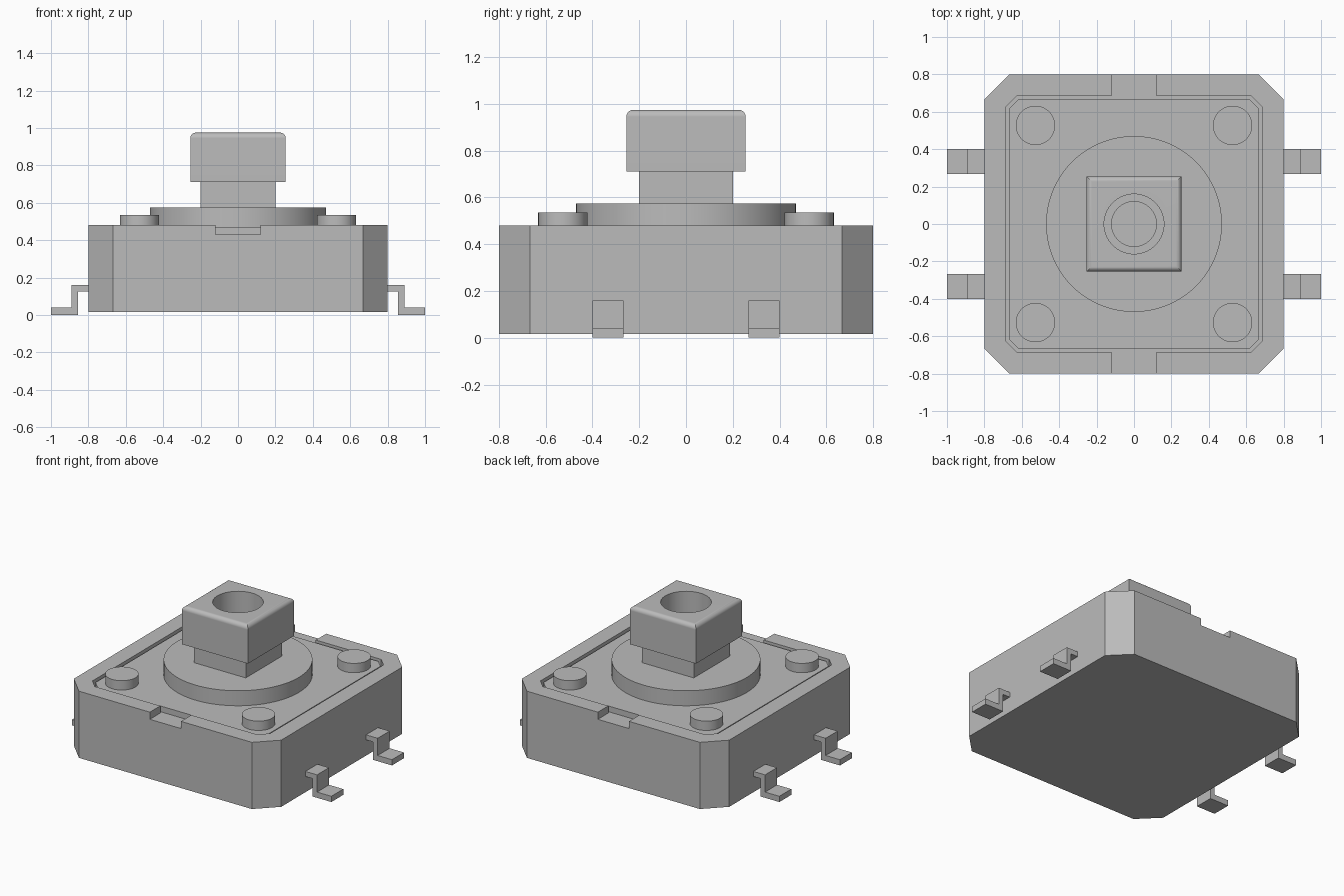
import bpy, bmesh, math

default = bpy.data.objects.get("Cube")
if default:
    bpy.data.objects.remove(default, do_unlink=True)

grey = bpy.data.materials.new("light grey")
grey.use_nodes = True
grey.diffuse_color = (0.5, 0.5, 0.5, 1)
grey.node_tree.nodes["Principled BSDF"].inputs["Base Color"].default_value = (0.5, 0.5, 0.5, 1)


def prism(name, outline, low, high, to_point=lambda u, v, w: (u, v, w)):
    """Extrude a closed 2D outline from low to high."""
    bm = bmesh.new()
    ends = [[bm.verts.new(to_point(u, v, w)) for u, v in outline] for w in (low, high)]
    bm.faces.new(ends[0])
    bm.faces.new(ends[1])
    n = len(outline)
    for i in range(n):
        j = (i + 1) % n
        bm.faces.new((ends[0][i], ends[0][j], ends[1][j], ends[1][i]))
    bmesh.ops.recalc_face_normals(bm, faces=bm.faces)
    mesh = bpy.data.meshes.new(name)
    bm.to_mesh(mesh)
    bm.free()
    mesh.materials.append(grey)
    obj = bpy.data.objects.new(name, mesh)
    bpy.context.collection.objects.link(obj)
    return obj


def square(h):
    return [(-h, -h), (h, -h), (h, h), (-h, h)]


def octagon(h, cut):
    k = h - cut
    return [(k, -h), (h, -k), (h, k), (k, h), (-k, h), (-h, k), (-h, -k), (-k, -h)]


def circle(r, n=64, x=0, y=0):
    return [(x + r * math.cos(2 * math.pi * i / n), y + r * math.sin(2 * math.pi * i / n))
            for i in range(n)]


def apply_modifiers(obj):
    graph = bpy.context.evaluated_depsgraph_get()
    mesh = bpy.data.meshes.new_from_object(obj.evaluated_get(graph))
    obj.modifiers.clear()
    obj.data = mesh


def carve(obj, cutter):
    mod = obj.modifiers.new("carve", 'BOOLEAN')
    mod.operation = 'DIFFERENCE'
    mod.solver = 'EXACT'
    mod.object = cutter
    apply_modifiers(obj)
    bpy.data.objects.remove(cutter, do_unlink=True)


def smooth(obj):
    bpy.ops.object.select_all(action='DESELECT')
    obj.select_set(True)
    bpy.context.view_layer.objects.active = obj
    bpy.ops.object.shade_smooth_by_angle(angle=math.radians(30))


# Housing, with a shallow recess that opens through a front and a back notch
housing = prism("housing", octagon(0.8, 0.133), 0.015, 0.48)
inner = octagon(0.685, 0.06)
notch = [(0.12, 0.685), (0.12, 0.9), (-0.12, 0.9), (-0.12, 0.685)]
opening = inner[:4] + notch + inner[4:] + [(-x, -y) for x, y in notch]
carve(housing, prism("recess_cutter", opening, 0.43, 0.6))

# Cover plate lying in the recess
prism("cover_plate", octagon(0.668, 0.052), 0.43, 0.47)

# Round collar and four corner rivets
smooth(prism("collar", circle(0.47, 96), 0.47, 0.575))
for sx, side in ((1, "left"), (-1, "right")):
    for sy, end in ((1, "back"), (-1, "front")):
        smooth(prism(f"rivet_{end}_{side}", circle(0.105, 48, 0.527 * sx, 0.527 * sy), 0.47, 0.535))

# Square plunger stem with a narrow bore
stem = prism("stem", square(0.2), 0.575, 0.712)
carve(stem, prism("stem_bore_cutter", circle(0.12), 0.6, 0.8))
smooth(stem)

# Button cap with rounded top edges and a wide bore
cap = prism("button_cap", square(0.255), 0.71, 0.975)
bm = bmesh.new()
bm.from_mesh(cap.data)
rim = [e for e in bm.edges if all(v.co.z > 0.9 for v in e.verts)]
bmesh.ops.bevel(bm, geom=rim, offset=0.03, segments=6, profile=0.5, affect='EDGES')
bm.to_mesh(cap.data)
bm.free()
carve(cap, prism("cap_bore_cutter", circle(0.16), 0.6, 1.1))
smooth(cap)
weighted = cap.modifiers.new("flat top shading", 'WEIGHTED_NORMAL')
weighted.keep_sharp = True

# Bent terminals, two on each side
bend = [(0.78, 0.16), (0.89, 0.16), (0.89, 0.04), (1, 0.04), (1, 0),
        (0.855, 0), (0.855, 0.125), (0.78, 0.125)]
for sx, side in ((1, "left"), (-1, "right")):
    for sy, end in ((1, "back"), (-1, "front")):
        prism(f"terminal_{end}_{side}", bend, 0.268, 0.4,
              lambda u, v, w: (u * sx, w * sy, v))
